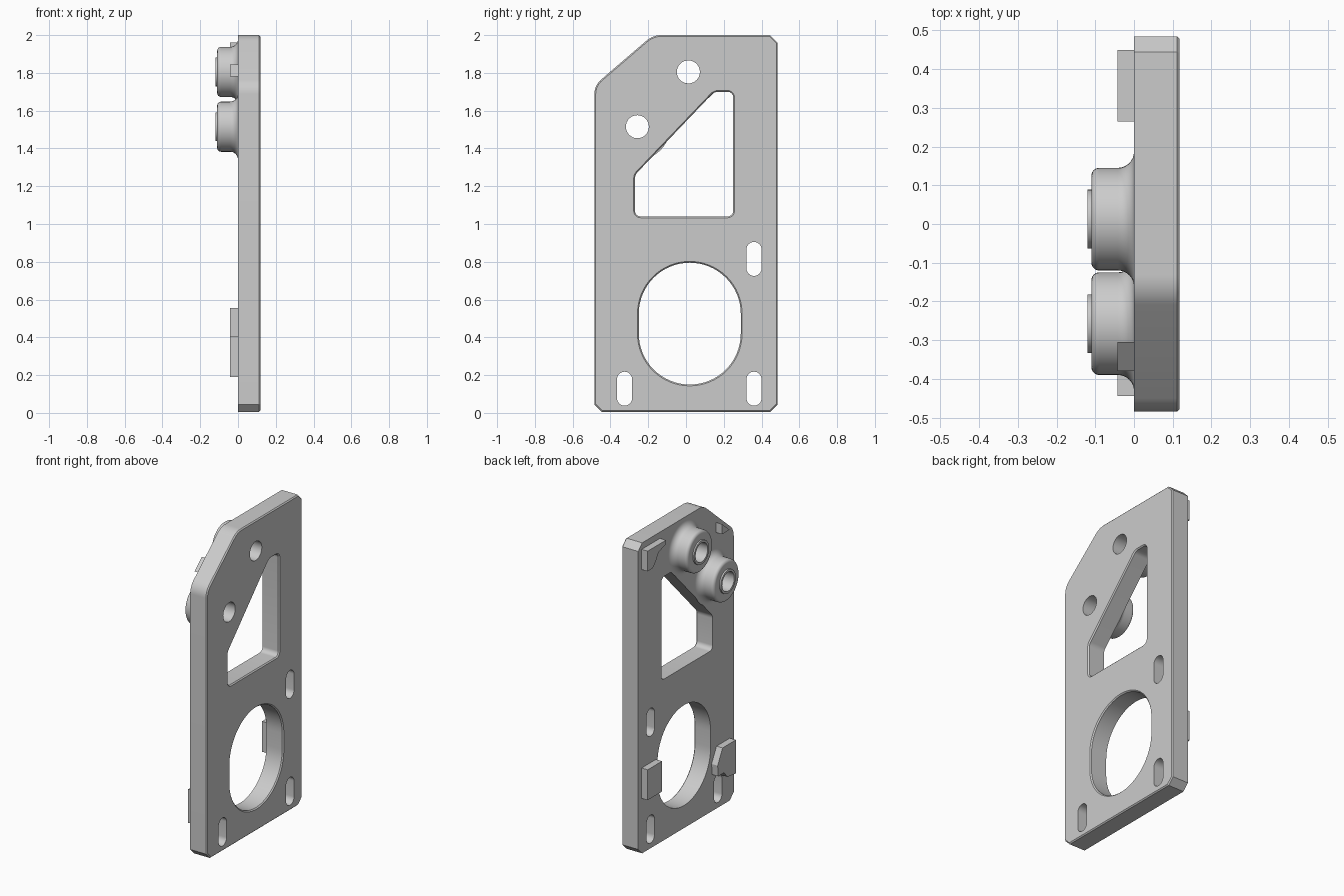
import bpy, bmesh, math
from mathutils import Vector

cube = bpy.data.objects.get("Cube")
if cube:
    bpy.data.objects.remove(cube, do_unlink=True)

COLOUR = (0.6, 0.6, 0.6, 1)
grey = bpy.data.materials.new("machined_grey")
grey.use_nodes = True
grey.diffuse_color = COLOUR
grey.node_tree.nodes["Principled BSDF"].inputs["Base Color"].default_value = COLOUR


def finish(name, bm, angle=30):
    bmesh.ops.recalc_face_normals(bm, faces=bm.faces)
    mesh = bpy.data.meshes.new(name)
    bm.to_mesh(mesh)
    bm.free()
    obj = bpy.data.objects.new(name, mesh)
    bpy.context.collection.objects.link(obj)
    mesh.materials.append(grey)
    bpy.ops.object.select_all(action='DESELECT')
    obj.select_set(True)
    bpy.context.view_layer.objects.active = obj
    bpy.ops.object.shade_smooth_by_angle(angle=math.radians(angle))


def arc(cx, cy, r, start, end, steps=8):
    angles = [math.radians(start + (end - start) * k / steps) for k in range(steps + 1)]
    return [Vector((cx + r * math.cos(t), cy + r * math.sin(t))) for t in angles]


def rounded(corners, steps=8):
    """Convex outline through (y, z, radius) corners, listed counter-clockwise."""
    out = []
    for i, (y, z, r) in enumerate(corners):
        p = Vector((y, z))
        if r == 0:
            out.append(p)
            continue
        a = (Vector(corners[i - 1][:2]) - p).normalized()
        b = (Vector(corners[(i + 1) % len(corners)][:2]) - p).normalized()
        half = math.acos(a.dot(b)) / 2
        c = p + (a + b).normalized() * (r / math.sin(half))
        s = p + a * (r / math.tan(half)) - c
        start = math.degrees(math.atan2(s.y, s.x))
        sweep = 180 - 2 * math.degrees(half)
        for q in arc(c.x, c.y, r, start, start + sweep, steps):
            if not out or (q - out[-1]).length > 1e-3:
                out.append(q)
    if (out[0] - out[-1]).length < 1e-3:
        out.pop()
    return out


def slot(y, z, w, h, steps=8):
    box = [(-w, -h), (w, -h), (w, h), (-w, h)]
    return rounded([(y + a, z + b, w) for a, b in box], steps)


def offset(loop, dist):
    """Move a loop to its left by dist."""
    out = []
    for i, p in enumerate(loop):
        d1 = (p - loop[i - 1]).normalized()
        d2 = (loop[(i + 1) % len(loop)] - p).normalized()
        n1, n2 = Vector((-d1.y, d1.x)), Vector((-d2.y, d2.x))
        out.append(p + (n1 + n2) * dist / (1 + n1.dot(n2)))
    return out


def slab(name, loops, x0, x1):
    """Solid plate with holes; loops are (outline, edge chamfer)."""
    bm = bmesh.new()
    caps = ([], [])
    for loop, chamfer in loops:
        layers = [(x0, loop), (x1 - chamfer, loop)]
        if chamfer:
            layers.append((x1, offset(loop, chamfer)))
        rings = [[bm.verts.new((x, p.x, p.y)) for p in pts] for x, pts in layers]
        n = len(loop)
        for lower, upper in zip(rings, rings[1:]):
            for i in range(n):
                j = (i + 1) % n
                bm.faces.new((lower[i], lower[j], upper[j], upper[i]))
        for cap, ring in zip(caps, (rings[0], rings[-1])):
            cap += [bm.edges.get((ring[i], ring[i - 1])) for i in range(n)]
    for cap in caps:
        bmesh.ops.triangle_fill(bm, use_beauty=True, edges=cap)
    finish(name, bm)


# Main plate with its window, bore, slots and bolt holes
outline = rounded([(-.485, .045, 0), (-.445, .005, 0), (.445, .005, 0), (.485, .045, 0),
                   (.485, 1.96, 0), (.445, 2, 0), (-.175, 2, .12), (-.485, 1.734, .1)])
window = rounded([(-.27, 1.04, .03), (.25, 1.04, .03), (.25, 1.7, .03),
                  (.15, 1.7, .05), (-.27, 1.26, .05)])
bore = slot(.02, .4725, .27, .3225, 16)
slots = [slot(.36, .815, .04, .09), slot(.36, .128, .04, .09), slot(-.325, .128, .04, .09)]
boss_centres = [(.0125, 1.805), (-.2575, 1.515)]
HOLE = .061
bolts = [slot(y, z, HOLE, HOLE) for y, z in boss_centres]
holes = [(window, .007), (bore, .007)] + [(h, 0) for h in slots + bolts]
slab("main_plate", [(outline, .007)] + [(h[::-1], c) for h, c in holes], 0, .118)

# Flared bosses around the bolt holes, with a thin raised collar
profile = arc(.1745, -.042, .042, 90, 180) + arc(.1125, -.09, .02, 0, -90)
profile += [(.076, -.11), (.076, -.12), (HOLE, -.12), (HOLE, 0)]
for label, (y, z) in zip(("upper_boss", "lower_boss"), boss_centres):
    bm = bmesh.new()
    verts = [bm.verts.new((x, y + r, z)) for r, x in profile]
    edges = [bm.edges.new(pair) for pair in zip(verts, verts[1:])]
    bmesh.ops.spin(bm, geom=verts + edges, cent=(0, y, z), axis=(1, 0, 0),
                   angle=math.tau, steps=48, use_duplicate=False)
    bmesh.ops.remove_doubles(bm, verts=bm.verts, dist=1e-5)
    finish(label, bm, 35)

# Thin locating pads on the boss side
pads = {
    "upper_back_pad": [(.45, 1.83), (.45, 1.96), (.265, 1.96), (.265, 1.935),
                       (.34, 1.91), (.37, 1.86), (.4, 1.83)],
    "upper_front_pad": [(-.38, 1.78), (-.305, 1.78), (-.305, 1.845)],
    "lower_back_pad": [(.305, .36), (.45, .36), (.45, .555), (.305, .555)],
    "lower_front_pad": [(-.445, .19), (-.36, .2), (-.325, .24), (-.265, .24),
                        (-.26, .31), (-.31, .405), (-.445, .405)],
}
for label, points in pads.items():
    slab(label, [([Vector(p) for p in points], 0)], -.043, 0)
